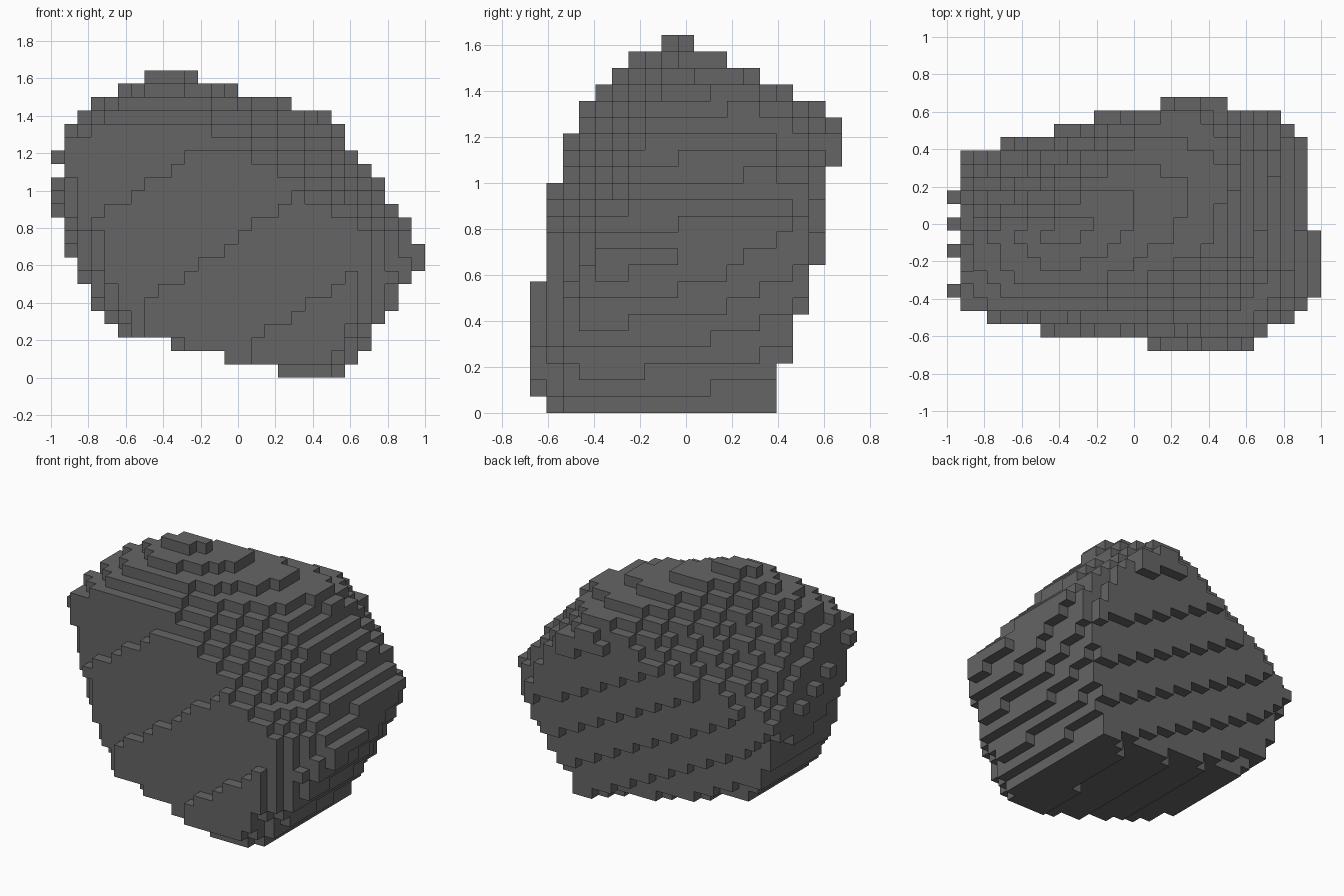
import bpy, bmesh
from mathutils import Vector

if "Cube" in bpy.data.objects:
    bpy.data.objects.remove(bpy.data.objects["Cube"])

# Block grid: 28 x 19 x 23 cubes
H = 1 / 14
NX, NY, NZ = 28, 19, 23

# Corners of the faceted boulder that the blocks approximate
CORNERS = [
    # peak and upper rim
    (-.42, -.035, 1.65), (-.24, .0, 1.612), (.47, .30, 1.415), (.45, -.10, 1.385),
    (.0, -.30, 1.40), (-.36, -.25, 1.55), (-.79, -.05, 1.472), (.25, .615, 1.33),
    (-.80, -.425, 1.335), (-.90, -.30, 1.335), (.10, .648, 1.21),
    # right edge
    (.965, -.358, .604), (.965, -.358, .70), (.985, -.29, .64), (.97, -.05, .675),
    (.92, .43, .82), (.85, -.45, .43), (.68, -.45, .15),
    # left edge
    (-.966, -.36, 1.18), (-.966, -.143, 1.04), (-.966, .15, .89), (-.91, .385, .84),
    (-.90, .0, .675), (-.80, -.33, .44), (-.80, .29, .43), (-.66, -.28, .25),
    (-.55, -.50, .24), (-.67, -.49, .46), (-.66, .25, .25),
    # foot
    (.25, -.62, .035), (.46, -.57, -.015), (.565, -.25, .0), (.53, .365, .02),
]
# Outline of the sloping front face and of the sloping back face (x, z)
FRONT = [(-.93, 1.22), (-.25, 1.30), (0, 1.175), (.35, .955), (.64, .765),
         (.65, .34), (.47, .12), (.20, .09), (-.48, .23), (-.70, .72)]
BACK = [(.44, 1.20), (.80, .643), (.65, .22), (.53, .02), (.2, .055)]
CORNERS += [(x, -.657 - .08 * x + .115 * z, z) for x, z in FRONT]
CORNERS += [(x, .572 + .14 * (x - .8) + .27 * (z - .643), z) for x, z in BACK]


def hull_planes(points):
    """Outward planes of the convex hull as (normal, offset)."""
    bm = bmesh.new()
    for p in points:
        bm.verts.new(p)
    bmesh.ops.convex_hull(bm, input=bm.verts[:])
    mid = sum((Vector(p) for p in points), Vector()) / len(points)
    planes = []
    for f in bm.faces:
        n, c = f.normal.copy(), f.verts[0].co.copy()
        if n.length < .5:
            continue
        if n.dot(c - mid) < 0:
            n = -n
        planes.append((n, n.dot(c)))
    bm.free()
    return planes


def grid_point(i, j, k):
    return Vector((-1 + i * H, (j - NY / 2) * H, k * H))


# Fill every cell whose centre lies inside the boulder
planes = hull_planes(CORNERS)
cells = set()
for i in range(NX):
    for j in range(NY):
        for k in range(NZ):
            c = grid_point(i + .5, j + .5, k + .5)
            if all(n.dot(c) <= d + .001 for n, d in planes):
                cells.add((i, j, k))

# Skin: one square wherever a filled cell meets an empty one
bm = bmesh.new()
verts = {}


def vert(key):
    if key not in verts:
        verts[key] = bm.verts.new(grid_point(*key))
    return verts[key]


for cell in sorted(cells):
    for axis in range(3):
        u, v = (axis + 1) % 3, (axis + 2) % 3
        for side in (0, 1):
            near = list(cell)
            near[axis] += 1 if side else -1
            if tuple(near) in cells:
                continue
            ring = []
            for du, dv in ((0, 0), (1, 0), (1, 1), (0, 1)):
                key = list(cell)
                key[axis] += side
                key[u] += du
                key[v] += dv
                ring.append(vert(tuple(key)))
            bm.faces.new(ring if side else ring[::-1])

mesh = bpy.data.meshes.new("blocky_boulder")
bm.to_mesh(mesh)
bm.free()
stone = bpy.data.materials.new("dark grey stone")
stone.diffuse_color = (.13, .13, .13, 1)
stone.use_nodes = True
stone.node_tree.nodes["Principled BSDF"].inputs["Base Color"].default_value = stone.diffuse_color
mesh.materials.append(stone)
boulder = bpy.data.objects.new("blocky_boulder", mesh)
bpy.context.collection.objects.link(boulder)
